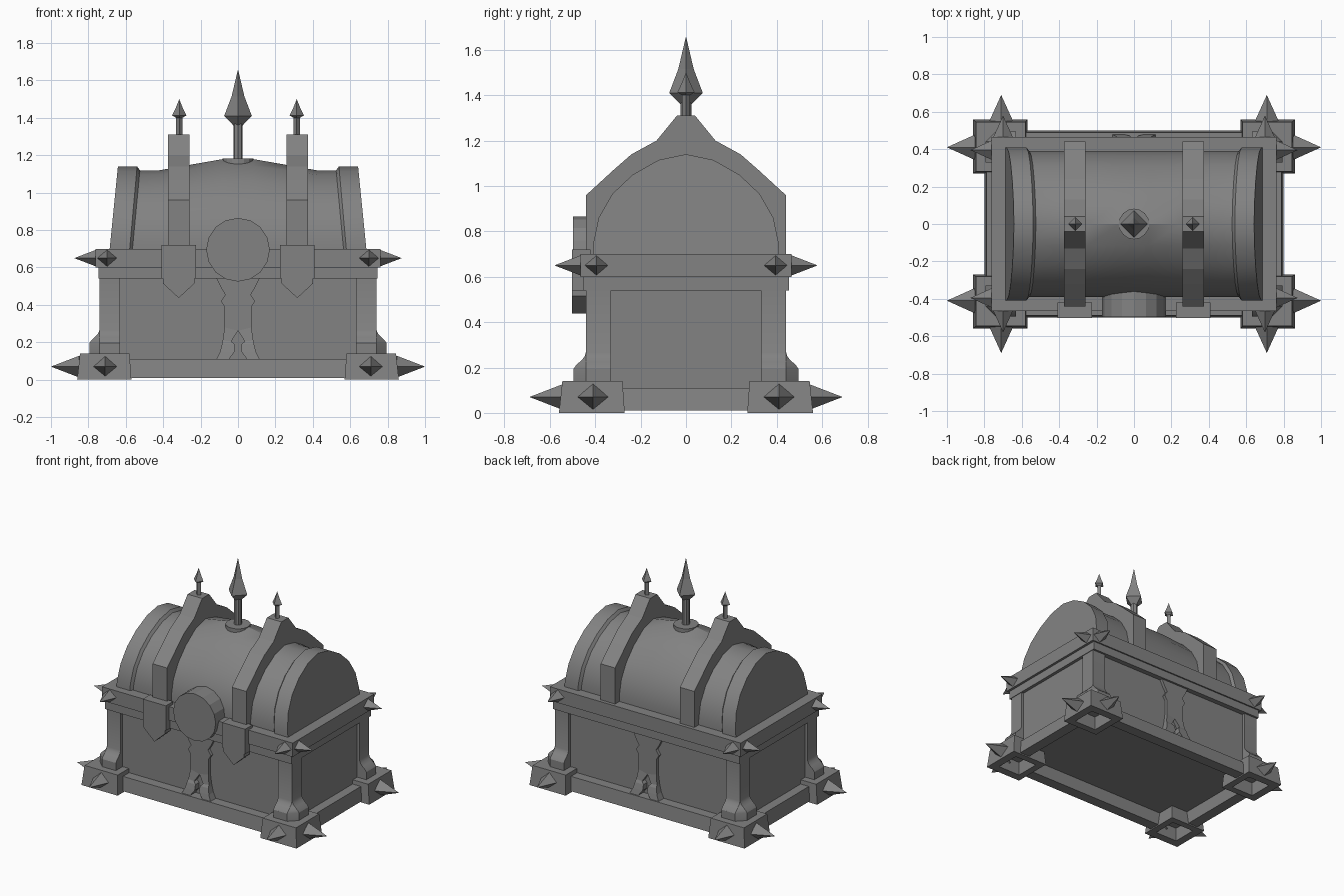
import bpy, bmesh, math
from mathutils import Vector

if "Cube" in bpy.data.objects:
    bpy.data.objects.remove(bpy.data.objects["Cube"])

iron = bpy.data.materials.new("dark_iron")
iron.diffuse_color = (.225, .225, .225, 1)
iron.use_nodes = True
iron.node_tree.nodes["Principled BSDF"].inputs["Base Color"].default_value = iron.diffuse_color


def loft(name, rings, smooth=False):
    """Skin a list of equal-length point rings and cap both ends."""
    bm = bmesh.new()
    rows = [[bm.verts.new(p) for p in r] for r in rings]
    n = len(rows[0])
    for a, b in zip(rows, rows[1:]):
        for i in range(n):
            bm.faces.new((a[i], a[(i + 1) % n], b[(i + 1) % n], b[i]))
    bm.faces.new(rows[0])
    bm.faces.new(rows[-1])
    bmesh.ops.remove_doubles(bm, verts=bm.verts, dist=1e-4)
    bmesh.ops.recalc_face_normals(bm, faces=bm.faces)
    me = bpy.data.meshes.new(name)
    bm.to_mesh(me)
    bm.free()
    me.materials.append(iron)
    ob = bpy.data.objects.new(name, me)
    bpy.context.collection.objects.link(ob)
    if smooth:
        bpy.ops.object.select_all(action='DESELECT')
        ob.select_set(True)
        bpy.context.view_layer.objects.active = ob
        bpy.ops.object.shade_smooth_by_angle(angle=math.radians(30))
    return ob


def rect(x0, x1, y0, y1, z):
    return [(x0, y0, z), (x1, y0, z), (x1, y1, z), (x0, y1, z)]


def box(name, x0, x1, y0, y1, z0, z1):
    return loft(name, [rect(x0, x1, y0, y1, z0), rect(x0, x1, y0, y1, z1)])


def turned(name, base, axis, profile, n=4, squash=1.0):
    """Rings of (radius, distance) along an axis; n=4 puts corners on the axes."""
    d = Vector(axis)
    u = Vector((0, 1, 0)) if abs(d.x) > .5 else Vector((1, 0, 0))
    v = d.cross(u)
    rings = []
    for r, h in profile:
        c = Vector(base) + d * h
        ang = [2 * math.pi * i / n for i in range(n)]
        rings.append([c + u * r * math.cos(a) + v * r * squash * math.sin(a) for a in ang])
    return loft(name, rings)


# Chest body and tapered base rails
box("body", -.722, .722, -.418, .418, .10, .62)
for s in (-1, 1):
    loft("base_rail_long", [rect(-.60, .60, s * .42, s * .50, .01),
                            rect(-.60, .60, s * .41, s * .488, .11)])
    loft("base_rail_short", [rect(s * .72, s * .80, -.30, .30, .01),
                             rect(s * .71, s * .788, -.30, .30, .11)])

# Rim between body and lid
box("rim_lower", -.745, .745, -.455, .455, .54, .60)
box("rim_upper", -.763, .763, -.465, .465, .60, .70)

# Corner feet, posts and spikes
flare = [(.055, .12), (.055, .195), (.045, .21), (.025, .228), (.009, .245),
         (.0005, .265), (.0005, .56)]
for sx in (-1, 1):
    for sy in (-1, 1):
        def q(x0, x1, y0, y1, z):
            return rect(sx * x0, sx * x1, sy * y0, sy * y1, z)
        loft("corner_foot", [q(.62, .80, .32, .50, .10), q(.62, .80, .32, .50, 0),
                             q(.57, .86, .27, .56, 0), q(.58, .845, .28, .545, .14)])
        # flared base with a chamfered outer corner
        loft("corner_post", [[(sx * x, sy * y, z) for x, y in
                              ((.63, .33), (.74 + e, .33), (.74 + e, .44),
                               (.74, .44 + e), (.63, .44 + e))] for e, z in flare], smooth=True)
        foot = [(0, -.05), (.068, 0), (0, .15)]
        turned("foot_spike_side", (sx * .85, sy * .41, .07), (sx, 0, 0), foot, squash=.85)
        turned("foot_spike_front", (sx * .71, sy * .54, .07), (0, sy, 0), foot, squash=.85)
        rim = [(0, -.05), (.052, 0), (0, .115)]
        turned("rim_spike_side", (sx * .76, sy * .395, .65), (sx, 0, 0), rim, squash=.85)
        turned("rim_spike_front", (sx * .70, sy * .465, .65), (0, sy, 0), rim, squash=.85)

# Barrel lid with slanted end bands and a raised centre
half = [(.41, .69), (.408, .75), (.385, .86), (.325, .965), (.235, 1.05), (.12, 1.115)]
arc = [(-y, z) for y, z in half] + [(0, 1.14)] + [(y, z) for y, z in reversed(half)]


def lid_ring(x, slope, scale, bump=False):
    ring = []
    for y, z in arc:
        y2, z2 = y * scale, .69 + (z - .69) * scale
        xx = x - math.copysign(slope * (z - .69), x)
        lift = 0
        if bump:
            lift = .06 * max(0, min(1, 1.25 * (1 - math.hypot(xx, y2 * 1.2) / .42)))
        ring.append((xx, y2, z2 + lift))
    return ring


side = [(.687, .1, 1), (.58, .09, 1), (.565, .09, .955)]
rings = [lid_ring(-x, s, k) for x, s, k in side]
rings += [lid_ring(x, 0, .955, True) for x in (-.42, -.25, -.08, .08, .25, .42)]
rings += [lid_ring(x, s, k) for x, s, k in reversed(side)]
loft("lid", rings, smooth=True)

# Arched straps, finials and front clasps
hs = [(.44, .69), (.44, .96), (.32, 1.07), (.24, 1.14), (.13, 1.20), (.04, 1.31)]
strap = [(-y, z) for y, z in hs] + [(y, z) for y, z in reversed(hs)]
for s in (-1, 1):
    c = s * .317
    loft("strap", [[(c + d, y, z) for y, z in strap] for d in (-.058, .058)])
    turned("strap_finial", (c - s * .003, 0, 1.30), (0, 0, 1),
           [(.017, 0), (.017, .10), (.038, .113), (.018, .155), (0, .20)])
    box("clasp", c - .092, c + .092, -.503, -.42, .54, .72)
    tip = [(-.085, .54), (-.085, .515), (0, .437), (.085, .515), (.085, .54)]
    loft("clasp_tip", [[(c + x, y, z) for x, z in tip] for y in (-.503, -.44)])

# Central finial
turned("finial_collar", (0, 0, 1.12), (0, 0, 1), [(.082, 0), (.082, .062)], 16)
turned("finial_shaft", (0, 0, 1.15), (0, 0, 1), [(.025, 0), (.025, .23)], 8)
turned("finial_head", (0, 0, 1.36), (0, 0, 1),
       [(.025, 0), (.074, .05), (.034, .155), (0, .30)])

# Round lock plate
turned("lock_plate", (0, -.34, .695), (0, -1, 0), [(.17, 0), (.17, .157)], 16)

# Split pillars on front and back, with a spade-shaped notch, flaring at the foot
outline = [(.12, .55), (.09, .49), (.068, .455), (.092, .42), (.072, .39), (.072, .28),
           (.082, .21), (.086, .19), (.096, .15), (.12, .10)]
notch = [(0, .55), (0, .49), (0, .455), (0, .42), (0, .39), (0, .262),
         (.036, .205), (.018, .19), (.018, .15), (.055, .10)]
depth = [.44] * 6 + [.45, .46, .47, .48]
for sy in (-1, 1):
    for sx in (-1, 1):
        loft("pillar_half", [[(sx * a[0], sy * .38, a[1]), (sx * a[0], sy * d, a[1]),
                              (sx * b[0], sy * d, b[1]), (sx * b[0], sy * .38, b[1])]
                             for a, b, d in zip(outline, notch, depth)])
